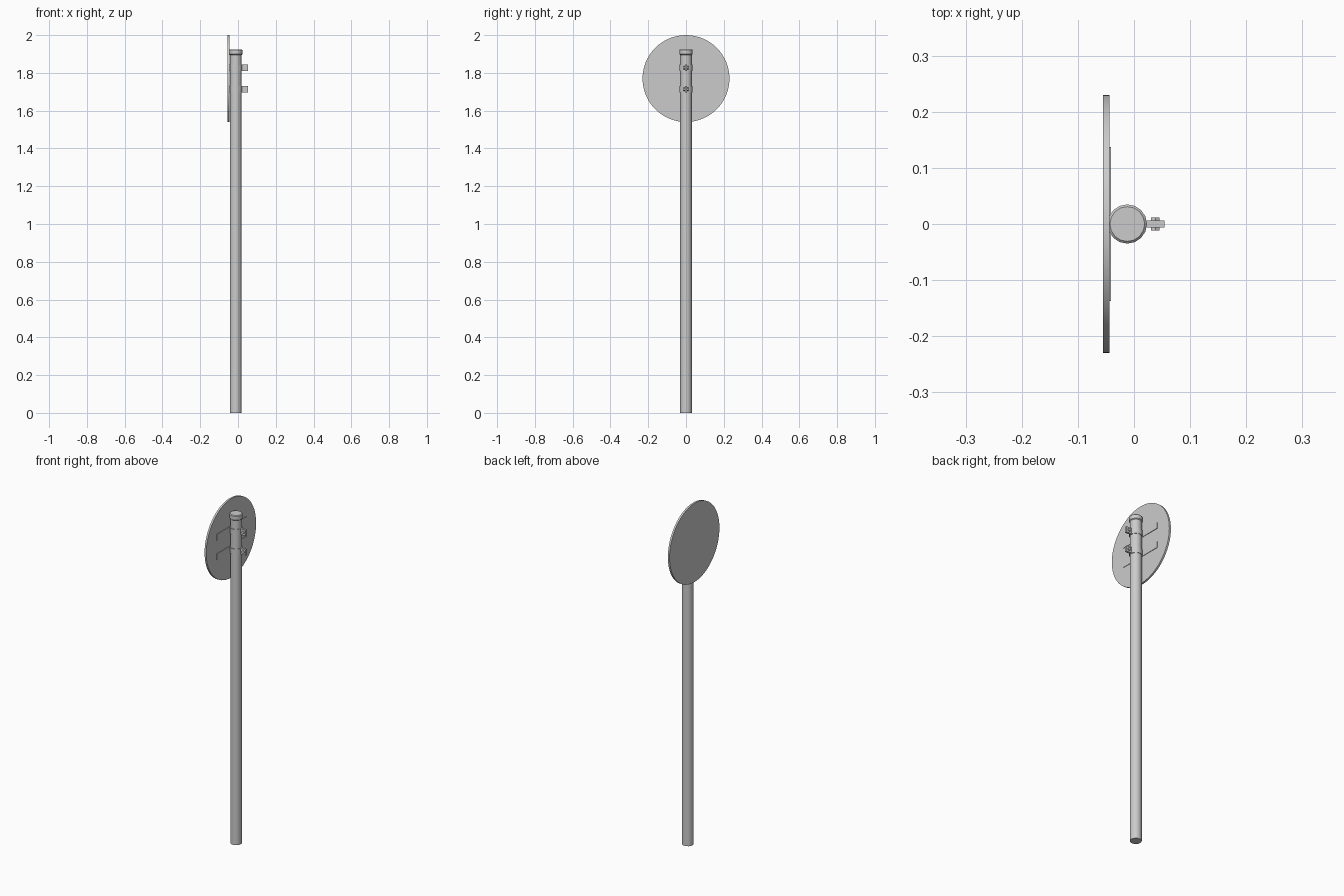
import bpy
import math

cube = bpy.data.objects.get("Cube")
if cube:
    bpy.data.objects.remove(cube, do_unlink=True)

grey = bpy.data.materials.new("galvanised grey")
grey.use_nodes = True
colour = (0.6, 0.6, 0.6, 1)
grey.diffuse_color = colour
grey.node_tree.nodes["Principled BSDF"].inputs["Base Color"].default_value = colour

POLE_X = -0.012


def finish(name, bevel=0, smooth=True):
    ob = bpy.context.object
    ob.name = name
    ob.data.materials.append(grey)
    bpy.ops.object.transform_apply(location=False, rotation=True, scale=True)
    if bevel:
        mod = ob.modifiers.new("Bevel", "BEVEL")
        mod.width = bevel
        mod.segments = 1
        mod.limit_method = "ANGLE"
        mod.angle_limit = math.radians(60)
    if smooth:
        bpy.ops.object.shade_smooth_by_angle(angle=math.radians(35))
    return ob


def cylinder(name, radius, depth, centre, sides=16, rotation=(0, 0, 0), bevel=0):
    bpy.ops.mesh.primitive_cylinder_add(vertices=sides, radius=radius, depth=depth,
                                        location=centre, rotation=rotation)
    return finish(name, bevel)


def box(name, size, centre):
    bpy.ops.mesh.primitive_cube_add(size=1, location=centre)
    bpy.context.object.scale = size
    return finish(name, smooth=False)


# Post and its cap
cylinder("post", 0.031, 1.9, (POLE_X, 0, 0.95))
cylinder("post_cap", 0.035, 0.03, (POLE_X, 0, 1.91), bevel=0.004)

# Round sign plate
cylinder("sign_plate", 0.23, 0.011, (-0.0495, 0, 1.77), sides=64,
         rotation=(0, math.pi / 2, 0))

# Two mounting rails, each with a clamp band, lug and bolt
for level, z in (("lower", 1.713), ("upper", 1.827)):
    box(level + "_rail", (0.006, 0.274, 0.034), (-0.044, 0, z))
    cylinder(level + "_clamp_band", 0.034, 0.034, (POLE_X, 0, z))
    box(level + "_clamp_lug", (0.036, 0.012, 0.034), (0.036, 0, z))
    cylinder(level + "_bolt", 0.009, 0.024, (0.038, 0, z), sides=6,
             rotation=(math.pi / 2, 0, 0))
